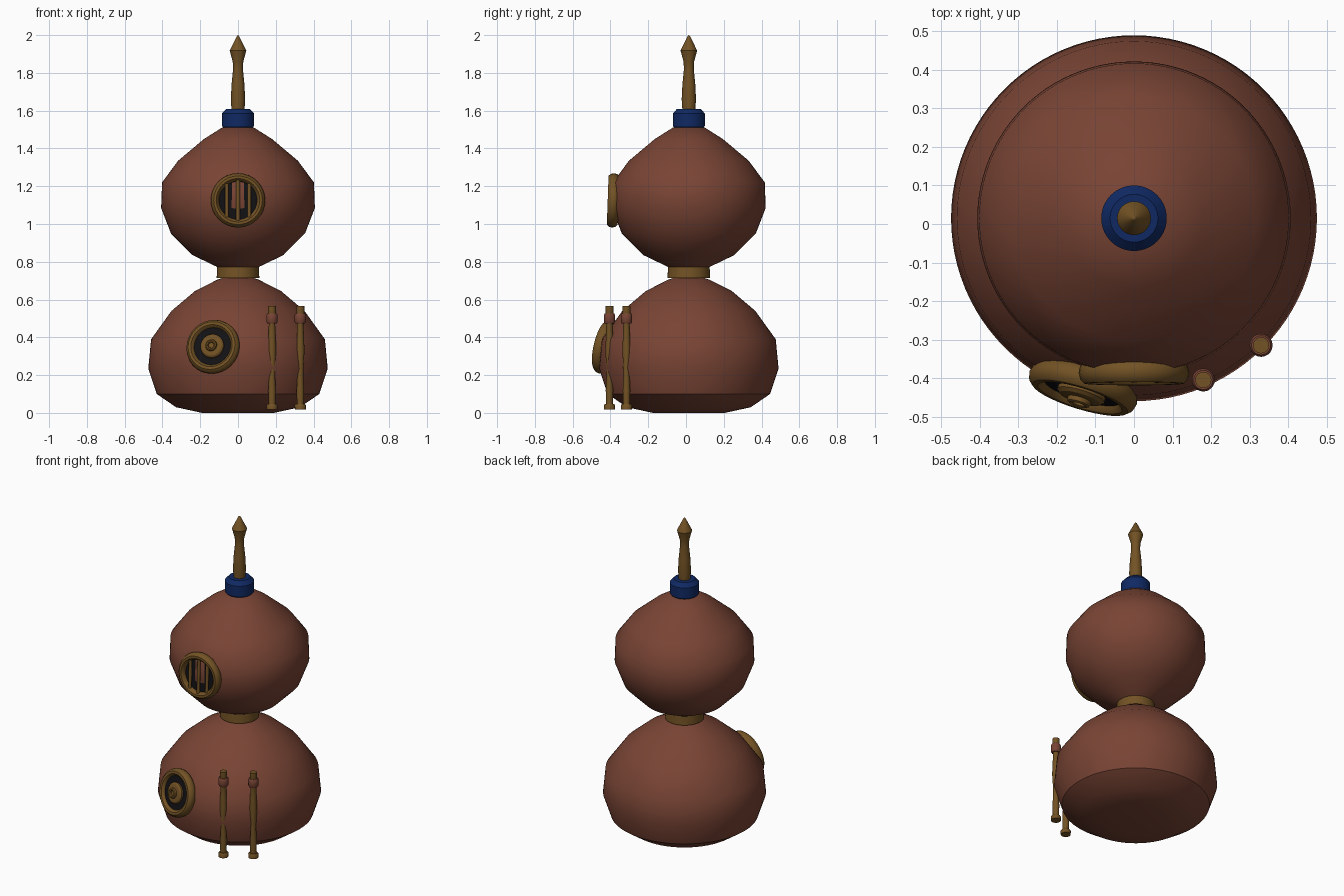
import bpy, bmesh, math
from mathutils import Matrix, Vector

if "Cube" in bpy.data.objects:
    bpy.data.objects.remove(bpy.data.objects["Cube"])

CY = 0.015  # depth of the main axis


def material(name, rgb):
    m = bpy.data.materials.new(name)
    m.diffuse_color = (*rgb, 1)
    m.use_nodes = True
    m.node_tree.nodes["Principled BSDF"].inputs["Base Color"].default_value = m.diffuse_color
    return m


COPPER = material("copper red", (0.19, 0.058, 0.035))
BRASS = material("brass", (0.17, 0.085, 0.018))
BLUE = material("navy blue", (0.005, 0.022, 0.125))
DARK = material("dark glass", (0.006, 0.006, 0.008))


def lathe(name, profile, mat, matrix, sides=64, angle=20):
    """Revolve (radius, height) points about local z and cap both ends."""
    bm = bmesh.new()
    rings = []
    for r, z in profile:
        if r == 0:
            rings.append([bm.verts.new((0, 0, z))] * sides)
        else:
            rings.append([bm.verts.new((r * math.cos(2 * math.pi * i / sides),
                                        r * math.sin(2 * math.pi * i / sides), z))
                          for i in range(sides)])
    for a, b in zip(rings, rings[1:]):
        for i in range(sides):
            j = (i + 1) % sides
            bm.faces.new(list(dict.fromkeys((a[i], a[j], b[j], b[i]))))
    if profile[0][0] > 0:
        bm.faces.new(rings[0][::-1])
    if profile[-1][0] > 0:
        bm.faces.new(rings[-1])
    bmesh.ops.recalc_face_normals(bm, faces=bm.faces)
    return finish(name, bm, mat, matrix, angle)


def ring(name, radius, width, depth, mat, matrix, sides=32, seg=10):
    """Torus about local z with an elliptical section."""
    bm = bmesh.new()
    rows = []
    for i in range(sides):
        a = 2 * math.pi * i / sides
        rows.append([])
        for k in range(seg):
            b = 2 * math.pi * k / seg
            r = radius + width * math.cos(b)
            rows[-1].append(bm.verts.new((r * math.cos(a), r * math.sin(a), depth * math.sin(b))))
    for i in range(sides):
        p, q = rows[i], rows[(i + 1) % sides]
        for k in range(seg):
            n = (k + 1) % seg
            bm.faces.new((p[k], q[k], q[n], p[n]))
    return finish(name, bm, mat, matrix, 40)


def finish(name, bm, mat, matrix, angle):
    me = bpy.data.meshes.new(name)
    bm.to_mesh(me)
    bm.free()
    me.materials.append(mat)
    ob = bpy.data.objects.new(name, me)
    bpy.context.collection.objects.link(ob)
    ob.matrix_world = matrix
    bpy.ops.object.select_all(action='DESELECT')
    ob.select_set(True)
    bpy.context.view_layer.objects.active = ob
    bpy.ops.object.shade_smooth_by_angle(angle=math.radians(angle))
    return ob


def facing(center, turn, tilt):
    """Local z points outward to the front, local y points up."""
    out = Vector((-math.sin(turn) * math.cos(tilt), -math.cos(turn) * math.cos(tilt), math.sin(tilt)))
    right = Vector((math.cos(turn), -math.sin(turn), 0))
    up = out.cross(right)
    m = Matrix((right, up, out)).transposed().to_4x4()
    return Matrix.Translation(center) @ m


AXIS = Matrix.Translation((0, CY, 0))

# Two bulbs stacked on one axis
lathe("lower_bulb", [(0.19, 0), (0.328, 0.03), (0.43, 0.1), (0.475, 0.235), (0.46, 0.39),
                     (0.352, 0.54), (0.228, 0.645), (0.11, 0.705), (0.08, 0.715)], COPPER, AXIS, 96, 35)
lathe("upper_bulb", [(0.1, 0.765), (0.115, 0.775), (0.24, 0.835), (0.355, 0.95), (0.407, 1.085),
                     (0.402, 1.22), (0.317, 1.335), (0.18, 1.45), (0.085, 1.51)], COPPER, AXIS, 96, 35)

# Neck, cap and finial
lathe("neck_collar", [(0.113, 0.715), (0.11, 0.775)], BRASS, AXIS)
lathe("top_cap", [(0.075, 1.505), (0.085, 1.52), (0.085, 1.585), (0.062, 1.61)], BLUE, AXIS)
lathe("finial", [(0.034, 1.6), (0.038, 1.66), (0.034, 1.74), (0.026, 1.82), (0.028, 1.86),
                 (0.044, 1.918), (0.006, 1.995), (0, 2.0)], BRASS, AXIS, 24, 40)

# Upper round window with bars
win = facing((0, -0.386, 1.125), 0, math.radians(2))
ring("window_ring", 0.122, 0.022, 0.03, BRASS, win)
lathe("window_glass", [(0.115, -0.02), (0.115, 0.003)], DARK, win, 32)
for i, x in enumerate((-0.06, 0, 0.06)):
    h = 0.088 if x else 0.108
    bar = win @ Matrix.Translation((x, -h, 0.014)) @ Matrix.Rotation(-math.pi / 2, 4, 'X')
    lathe(f"window_bar_{i + 1}", [(0.01, 0), (0.01, 2 * h)], BRASS, bar, 10, 50)

# Lower round valve with concentric rings
valve = facing((-0.132, -0.425, 0.35), math.radians(17), math.radians(13))
ring("valve_ring", 0.122, 0.024, 0.03, BRASS, valve)
lathe("valve_backing", [(0.12, -0.03), (0.12, 0.012)], DARK, valve, 32)
lathe("valve_disc", [(0.064, 0), (0.064, 0.022), (0.055, 0.03), (0.038, 0.033)], BRASS, valve, 32)
ring("valve_inner_ring", 0.023, 0.009, 0.012, BRASS, valve @ Matrix.Translation((0, 0, 0.036)), 24, 8)

# Two standing pipes with feet and couplings
for i, (x, y) in enumerate(((0.18, -0.405), (0.33, -0.315))):
    base = Matrix.Translation((x, y, 0))
    lathe(f"pipe_{i + 1}", [(0.018, 0.03), (0.02, 0.12), (0.016, 0.2), (0.018, 0.26), (0.022, 0.33),
                            (0.019, 0.4), (0.016, 0.5), (0.021, 0.52), (0.021, 0.565)], BRASS, base, 20, 40)
    lathe(f"pipe_foot_{i + 1}", [(0.029, 0.018), (0.03, 0.04), (0.024, 0.048)], BRASS, base, 20, 40)
    lathe(f"pipe_coupling_{i + 1}", [(0.024, 0.472), (0.03, 0.482), (0.03, 0.518), (0.025, 0.527)],
          COPPER, base, 20, 50)
